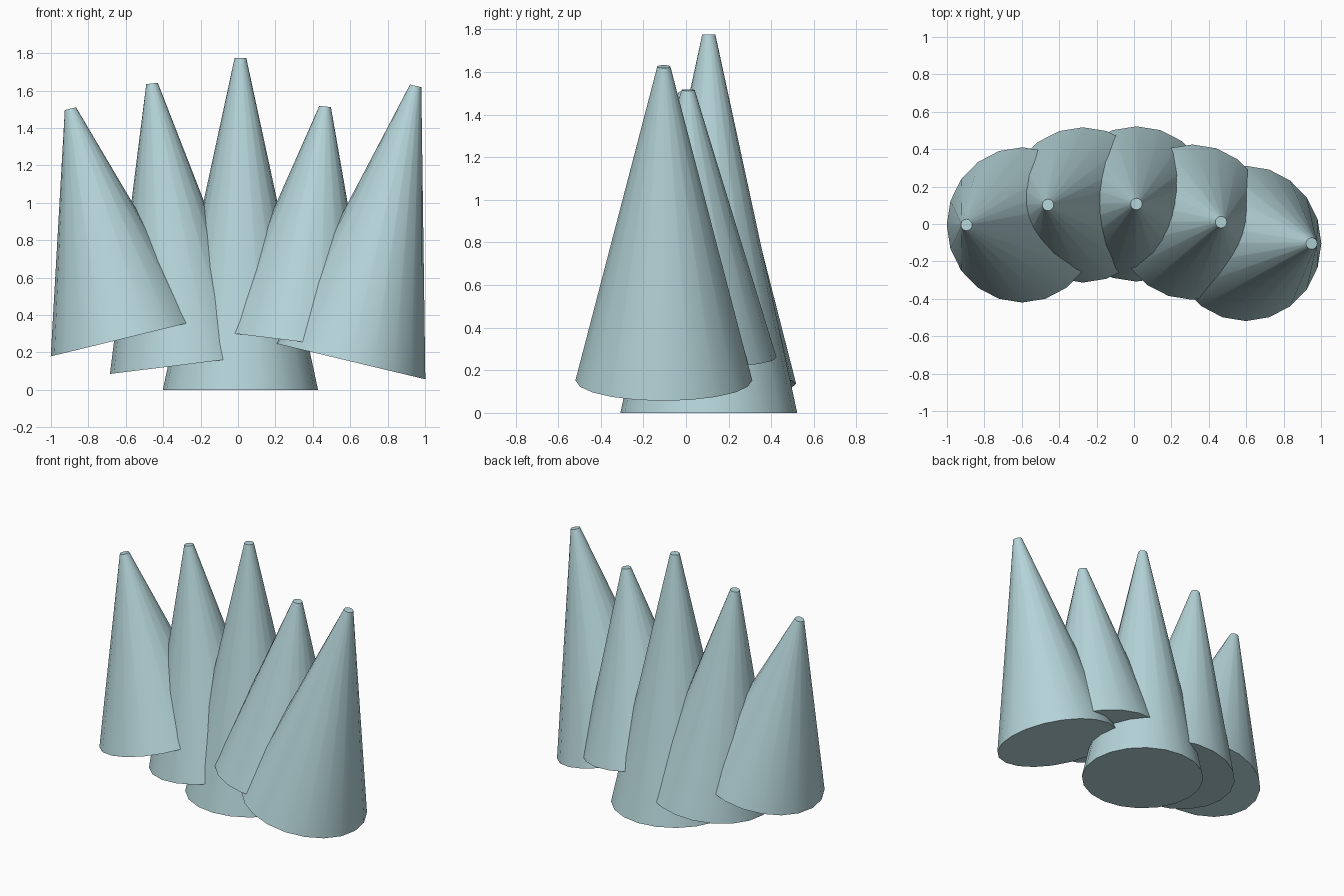
import bpy
from mathutils import Vector

if "Cube" in bpy.data.objects:
    bpy.data.objects.remove(bpy.data.objects["Cube"])

# Single pale teal colour
teal = bpy.data.materials.new("pale_teal")
teal.diffuse_color = (0.46, 0.66, 0.69, 1)
teal.use_nodes = True
teal.node_tree.nodes["Principled BSDF"].inputs["Base Color"].default_value = teal.diffuse_color

BASE_R, TIP_R, SIDES = 0.415, 0.031, 20


def spike(name, base, tip):
    """Truncated cone running from the base centre to the tip centre."""
    base, tip = Vector(base), Vector(tip)
    axis = tip - base
    bpy.ops.mesh.primitive_cone_add(vertices=SIDES, radius1=BASE_R, radius2=TIP_R,
                                    depth=axis.length, location=(base + tip) / 2)
    ob = bpy.context.object
    ob.name = name
    # all spikes lean sideways only
    ob.rotation_euler = (0, Vector((0, 0, 1)).angle(axis) * (1 if axis.x > 0 else -1), 0)
    ob.data.materials.append(teal)
    bpy.ops.object.shade_smooth_by_angle(angle=0.52)


# Fan of five spikes, outer ones leaning outward
spike("far_left_spike", (-0.598, -0.005, 0.277), (-0.896, -0.005, 1.503))
spike("left_spike", (-0.273, 0.102, 0.136), (-0.46, 0.102, 1.638))
spike("centre_spike", (0.013, 0.107, 0.0), (0.013, 0.107, 1.775))
spike("right_spike", (0.312, 0.01, 0.26), (0.466, 0.01, 1.515))
spike("far_right_spike", (0.598, -0.104, 0.153), (0.95, -0.104, 1.625))
